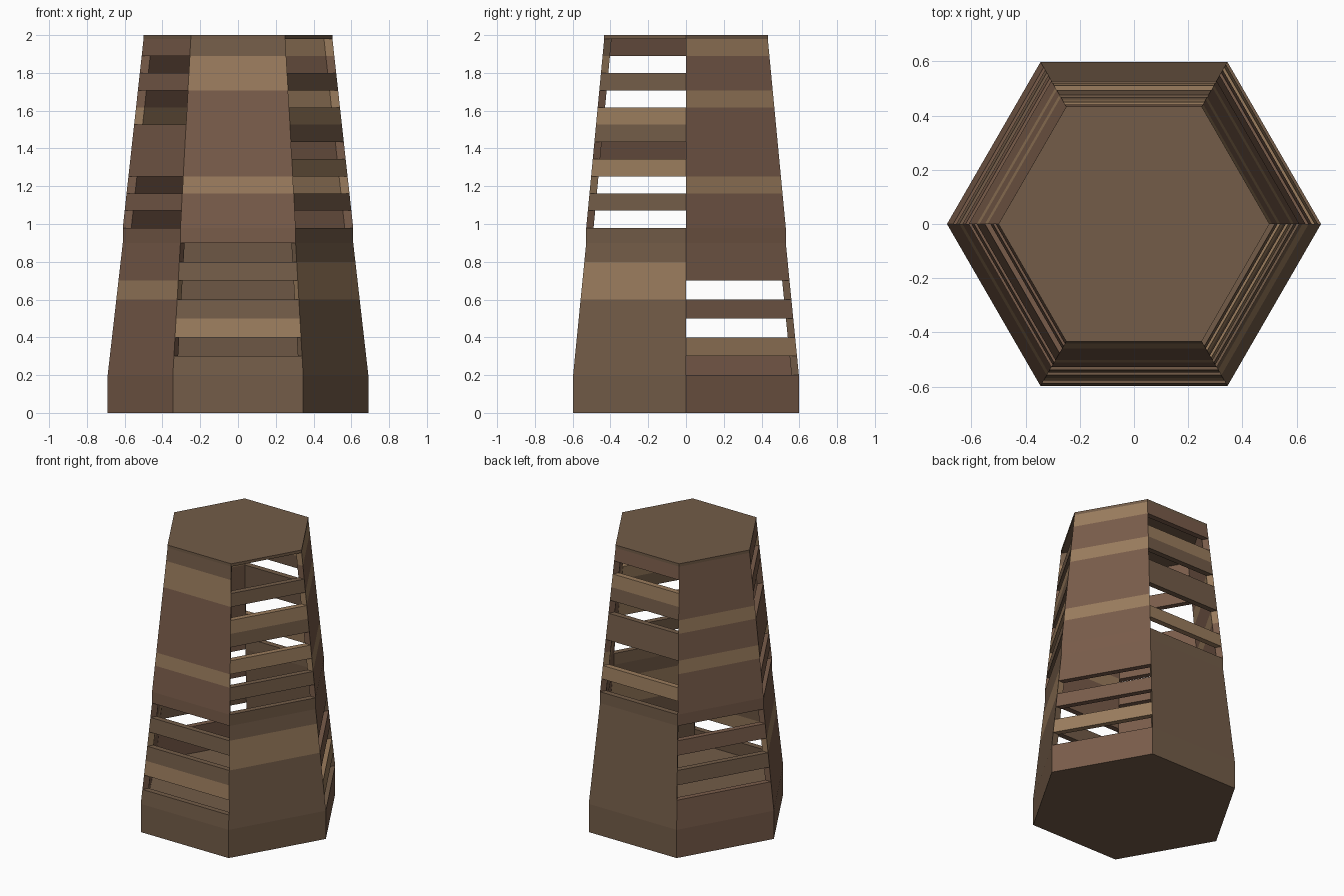
import bpy, bmesh
from math import cos, sin, radians
from itertools import groupby

cube = bpy.data.objects.get("Cube")
if cube:
    bpy.data.objects.remove(cube)


def material(name, rgb):
    m = bpy.data.materials.new(name)
    m.use_nodes = True
    linear = [((c / 255 + 0.055) / 1.055) ** 2.4 for c in rgb] + [1.0]
    m.diffuse_color = linear
    m.node_tree.nodes["Principled BSDF"].inputs["Base Color"].default_value = linear
    return m


MATERIALS = [material("brown wood", (115, 92, 72)),
             material("reddish wood", (121, 92, 74)),
             material("tan wood", (154, 124, 93))]
WOOD = "ort"          # letter of each wood, "." is an open gap
BASE_TOP, BELT_LOW, BELT_TOP, ROOF_LOW, TOP = 0.2, 0.9, 0.98, 1.98, 2.0
R_BASE, R_BELT, R_TOP, WALL = 0.69, 0.61, 0.5, 0.045


def corner(r, angle, z):
    return (r * cos(radians(angle)), r * sin(radians(angle)), z)


def radius(z):
    if z <= BELT_LOW:
        t = max(0, (z - BASE_TOP) / (BELT_LOW - BASE_TOP))
        return R_BASE + (R_BELT - R_BASE) * t
    t = min(1, max(0, (z - BELT_TOP) / (ROOF_LOW - BELT_TOP)))
    return R_BELT + (R_TOP - R_BELT) * t


def finish(bm, name):
    bmesh.ops.recalc_face_normals(bm, faces=bm.faces)
    mesh = bpy.data.meshes.new(name)
    bm.to_mesh(mesh)
    bm.free()
    for m in MATERIALS:
        mesh.materials.append(m)
    obj = bpy.data.objects.new(name, mesh)
    bpy.context.collection.objects.link(obj)


def hex_block(name, z0, z1, side_woods, cap_wood):
    """Solid six-sided block, one wood per side."""
    bm = bmesh.new()
    rings = [[bm.verts.new(corner(radius(z), 60 * i, z)) for i in range(6)]
             for z in (z0, z1)]
    for ring in rings:
        bm.faces.new(ring).material_index = WOOD.index(cap_wood)
    for i in range(6):
        j = (i + 1) % 6
        f = bm.faces.new((rings[0][i], rings[0][j], rings[1][j], rings[1][i]))
        f.material_index = WOOD.index(side_woods[i])
    finish(bm, name)


def plank(bm, angle, z0, z1, wood):
    """Mitred board filling one side of the tower between two heights."""
    v = [[bm.verts.new(corner(radius(z) - d, angle + a, z))
          for a, d in ((-30, 0), (30, 0), (30, WALL), (-30, WALL))] for z in (z0, z1)]
    faces = [v[0], v[1]] + [(v[0][i], v[0][i - 1], v[1][i - 1], v[1][i]) for i in range(4)]
    for f in faces:
        bm.faces.new(f).material_index = WOOD.index(wood)


def boards(bm, angle, z0, z1, pattern):
    """Stack of boards read upwards from the pattern, merging equal neighbours."""
    step = (z1 - z0) / len(pattern)
    i = 0
    for wood, run in groupby(pattern):
        n = len(list(run))
        if wood != ".":
            plank(bm, angle, z0 + i * step, z0 + (i + n) * step, wood)
        i += n


# Side panels: direction, lower boards, belt, upper boards
PANELS = {
    "front_panel": (270, "o.to.o.", "r", "rrtrrrrrtto"),
    "front_left_panel": (330, "ooootto", "o", ".o.t.ot.o.."),
    "back_left_panel": (30, ".t.r.rr", "r", "rrtrrrrtrrt"),
    "back_panel": (90, "ooooooo", "o", ".t..oo.ot.r"),
    "back_right_panel": (150, "rr.o.r.", "r", "rrrtrrtrrrr"),
    "front_right_panel": (210, "rrrrtrr", "r", ".r.rrr..r.r"),
}
for name, (angle, lower, belt, upper) in PANELS.items():
    bm = bmesh.new()
    boards(bm, angle, BASE_TOP, BELT_LOW, lower)
    boards(bm, angle, BELT_LOW, BELT_TOP, belt)
    boards(bm, angle, BELT_TOP, ROOF_LOW, upper)
    finish(bm, name)

# Foundation and flat roof
hex_block("foundation", 0, BASE_TOP, "rorroo", "o")
hex_block("roof_plate", ROOF_LOW, TOP, "oooooo", "o")
